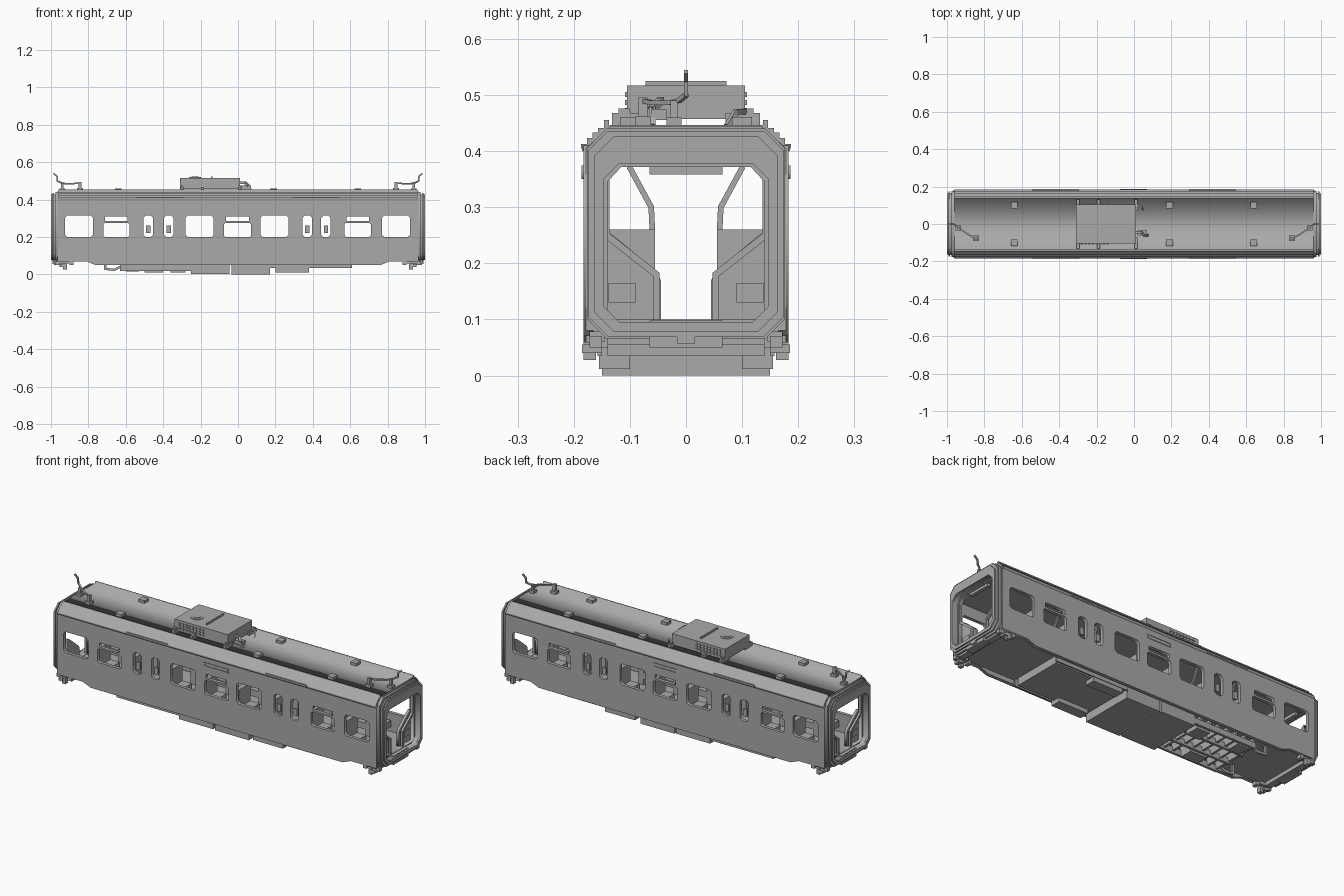
import bpy, bmesh, math
from mathutils import Matrix, Vector

grey = bpy.data.materials.new("mid_grey")
grey.diffuse_color = (0.4, 0.4, 0.4, 1)


def finish(name, bm):
    bmesh.ops.recalc_face_normals(bm, faces=bm.faces)
    me = bpy.data.meshes.new(name)
    bm.to_mesh(me)
    bm.free()
    me.materials.append(grey)
    ob = bpy.data.objects.new(name, me)
    bpy.context.collection.objects.link(ob)
    return ob


def boxes(name, spans):
    """One object from (x0, x1, y0, y1, z0, z1) spans."""
    bm = bmesh.new()
    for x0, x1, y0, y1, z0, z1 in spans:
        m = Matrix.Translation(((x0 + x1) / 2, (y0 + y1) / 2, (z0 + z1) / 2)) @ \
            Matrix.Diagonal((abs(x1 - x0), abs(y1 - y0), abs(z1 - z0), 1))
        bmesh.ops.create_cube(bm, size=1, matrix=m)
    return finish(name, bm)


def rect(u0, u1, v0, v1, c=0.0):
    if not c:
        return [(u0, v0), (u1, v0), (u1, v1), (u0, v1)]
    return [(u0 + c, v0), (u1 - c, v0), (u1, v0 + c), (u1, v1 - c),
            (u1 - c, v1), (u0 + c, v1), (u0, v1 - c), (u0, v0 + c)]


def plate(name, loops, plane, a, b):
    """Filled outline with holes, extruded from a to b across plane XZ or YZ."""
    cu = bpy.data.curves.new(name + "_outline", 'CURVE')
    cu.dimensions = '2D'
    cu.fill_mode = 'BOTH'
    cu.extrude = abs(b - a) / 2
    for pts in loops:
        s = cu.splines.new('POLY')
        s.points.add(len(pts) - 1)
        for p, (u, v) in zip(s.points, pts):
            p.co = (u, v, 0, 1)
        s.use_cyclic_u = True
    tmp = bpy.data.objects.new("outline", cu)
    bpy.context.collection.objects.link(tmp)
    dg = bpy.context.evaluated_depsgraph_get()
    me = bpy.data.meshes.new_from_object(tmp.evaluated_get(dg))
    bm = bmesh.new()
    bm.from_mesh(me)
    bpy.data.objects.remove(tmp)
    bpy.data.meshes.remove(me)
    mid = (a + b) / 2
    for v in bm.verts:
        u, w, t = v.co
        v.co = (u, mid + t, w) if plane == 'XZ' else (mid + t, u, w)
    bmesh.ops.remove_doubles(bm, verts=bm.verts, dist=1e-5)
    return finish(name, bm)


def bars(name, points, r):
    """Square bar running through points."""
    bm = bmesh.new()
    for p, q in zip(points, points[1:]):
        p, q = Vector(p), Vector(q)
        d = q - p
        m = Matrix.Translation((p + q) / 2) @ d.to_track_quat('Z', 'Y').to_matrix().to_4x4() \
            @ Matrix.Diagonal((2 * r, 2 * r, d.length + r, 1))
        bmesh.ops.create_cube(bm, size=1, matrix=m)
    return finish(name, bm)


SIDES = (-1, 1)

# Side walls with window openings
wide = [(-0.925, -0.775), (-0.28, -0.13), (0.12, 0.27), (0.77, 0.92)]
split = [(-0.72, -0.58), (-0.075, 0.07), (0.57, 0.71)]
narrow = [(-0.505, -0.455), (-0.395, -0.345), (0.345, 0.395), (0.445, 0.495)]
outline = [(-0.76, 0.05), (0.76, 0.05), (0.81, 0.07), (0.965, 0.07),
           (0.965, 0.41), (-0.965, 0.41), (-0.965, 0.07), (-0.81, 0.07)]
holes = [rect(a, b, 0.2, 0.315, 0.012) for a, b in wide]
holes += [rect(a, b, 0.2, 0.276, 0.008) for a, b in split]
holes += [rect(a + 0.01, b - 0.01, 0.286, 0.31) for a, b in split]
holes += [rect(a, b, 0.2, 0.315, 0.012) for a, b in narrow]
for s in SIDES:
    plate("side_wall", [outline] + holes, 'XZ', s * 0.165, s * 0.183)
    # Door window grips, sign frame and door rain strips
    boxes("window_grips", [((a + b) / 2 - 0.011, (a + b) / 2 + 0.011, s * 0.167, s * 0.177,
                            0.222, 0.262) for a, b in narrow])
    plate("sign_frame", [rect(-0.075, 0.07, 0.35, 0.374), rect(-0.069, 0.064, 0.356, 0.368)],
          'XZ', s * 0.183, s * 0.186)
    boxes("rain_strips", [(c - 0.125, c + 0.125, s * 0.18, s * 0.187, 0.405, 0.413)
                          for c in (-0.42, 0.42)])

# Stepped roof shell, raised rims and inner ceiling
steps = [(0.185, 0.4), (0.185, 0.413), (0.176, 0.413), (0.176, 0.423), (0.167, 0.423),
         (0.167, 0.433), (0.157, 0.433), (0.157, 0.441), (0.146, 0.441), (0.146, 0.455),
         (0.137, 0.455), (0.137, 0.446)]
inner = [(0.13, 0.434), (0.165, 0.4)]
half = steps
shell = half + [(-y, z) for y, z in reversed(half)] + \
    [(-y, z) for y, z in reversed(inner)] + inner
plate("roof_shell", [shell], 'YZ', -0.96, 0.96)
boxes("ceiling", [(-0.95, 0.95, -0.165, 0.165, 0.374, 0.382)])
boxes("floor", [(-0.965, 0.965, -0.166, 0.166, 0.075, 0.098)])

# Ends: wall, bellows rings, slanted partitions, steps, coupling
for s in SIDES:
    wall = [(0.178, 0.08), (0.178, 0.405), (0.135, 0.444), (-0.135, 0.444),
            (-0.178, 0.405), (-0.178, 0.08)]
    door = [(0.14, 0.1), (0.14, 0.345), (0.115, 0.372), (-0.115, 0.372),
            (-0.14, 0.345), (-0.14, 0.1)]
    slots = [rect(min(t * 0.04, t * 0.09), max(t * 0.04, t * 0.09), 0.412, 0.421) for t in SIDES]
    plate("end_wall", [wall, door] + slots, 'YZ', s * 0.945, s * 0.966)
    for x, w, top in ((0.966, 0.176, 0.44), (0.976, 0.165, 0.428),
                      (0.984, 0.174, 0.436), (0.993, 0.163, 0.427)):
        plate("bellows_ring", [rect(-w, w, 0.505 - top, top, 0.035),
                               rect(-0.147, 0.147, 0.095, 0.378, 0.028)],
              'YZ', s * x, s * (x + (0.01 if x < 0.97 else 0.008 if x < 0.99 else 0.007)))
    boxes("threshold", [(s * 0.94, s * 0.985, -0.065, 0.065, 0.05, 0.098),
                        (s * 0.985, s * 0.993, -0.016, 0.016, 0.057, 0.07),
                        (s * 0.93, s * 0.965, -0.14, 0.14, 0.055, 0.08)])
    boxes("door_header", [(s * 0.94, s * 0.96, -0.065, 0.065, 0.358, 0.376)])
    for t in SIDES:
        plate("end_partition", [[(t * 0.045, 0.098), (t * 0.148, 0.098), (t * 0.148, 0.26),
                                 (t * 0.13, 0.25), (t * 0.052, 0.185), (t * 0.045, 0.17)]],
              'YZ', s * 0.925, s * 0.94)
        bars("partition_rail", [(s * 0.955, t * 0.053, 0.1), (s * 0.955, t * 0.053, 0.18),
                                (s * 0.955, t * 0.142, 0.25), (s * 0.955, t * 0.142, 0.35)], 0.006)
        boxes("partition_panel", [(s * 0.94, s * 0.944, t * 0.09, t * 0.138, 0.13, 0.165)])
        boxes("corner_step", [(s * 0.9, s * 0.97, t * 0.145, t * 0.172, 0.06, 0.078),
                              (s * 0.88, s * 0.9, t * 0.15, t * 0.178, 0.05, 0.07),
                              (s * 0.915, s * 0.935, t * 0.16, t * 0.183, 0.028, 0.06),
                              (s * 0.93, s * 0.955, t * 0.15, t * 0.185, 0.04, 0.055),
                              (s * 0.955, s * 0.975, t * 0.15, t * 0.172, 0.05, 0.07)])

# Seats back to back between the windows, with slanted rails by the doors
for s in SIDES:
    for t in SIDES:
        for x in (0.1, 0.31, 0.54, 0.745):
            spans = [(s * (x - 0.014), s * (x + 0.014), t * 0.055, t * 0.155, 0.098, 0.26)]
            for d in SIDES:
                if (x, d) not in ((0.31, 1), (0.54, -1)):
                    spans.append((s * (x + d * 0.014), s * (x + d * 0.07),
                                  t * 0.055, t * 0.155, 0.13, 0.165))
            boxes("seat", spans)
        for x in (0.31, 0.54):
            bars("door_rail", [(s * x, t * 0.06, 0.26), (s * x, t * 0.062, 0.3),
                               (s * x, t * 0.1, 0.37)], 0.005)

# Roof vents
boxes("roof_vents", [(x - 0.018, x + 0.018, y * 0.1 - 0.018, y * 0.1 + 0.018, 0.445, 0.461)
                     for x in (-0.64, 0.19, 0.64) for y in SIDES])

# Cooling unit on feet, with top rib, fan and side grille
boxes("cooling_unit", [(-0.31, 0.012, -0.105, 0.105, 0.457, 0.517),
                       (-0.144, -0.136, -0.072, 0.072, 0.517, 0.525)])
boxes("unit_feet", [(x - 0.008, x + 0.008, y * 0.07, y * 0.132, 0.444, 0.468)
                    for x in (-0.3, -0.19, 0.01) for y in SIDES] +
      [(x - 0.006, x + 0.006, y * 0.1, y * 0.12, 0.46, 0.476)
       for x in (-0.3, 0.01) for y in SIDES])
bm = bmesh.new()
for r, h in ((0.032, 0.003), (0.018, 0.006)):
    bmesh.ops.create_cone(bm, cap_ends=True, segments=12, radius1=r, radius2=r, depth=h,
                          matrix=Matrix.Translation((-0.23, -0.025, 0.517 + h / 2)))
finish("unit_fan", bm)
for s in SIDES:
    boxes("unit_grille", [(-0.285 + 0.02 * i, -0.273 + 0.02 * i, s * 0.105, s * 0.109, z, z + 0.009)
                          for i in range(8) for z in (0.468, 0.482, 0.496)])
bars("unit_pipes", [(0.01, -0.045, 0.49), (0.04, -0.045, 0.49), (0.055, -0.06, 0.475),
                    (0.07, -0.06, 0.448)], 0.006)
bars("unit_cable", [(0.01, 0.105, 0.47), (0.04, 0.09, 0.47), (0.05, 0.075, 0.446)], 0.005)
boxes("pipe_box", [(0.02, 0.07, -0.062, -0.035, 0.455, 0.475)])

# Antennas at both roof ends
for s in SIDES:
    bars("antenna", [(s * 0.845, -0.078, 0.49), (s * 0.88, -0.06, 0.486), (s * 0.925, -0.03, 0.486),
                     (s * 0.945, -0.012, 0.49), (s * 0.965, 0, 0.5), (s * 0.968, 0, 0.525),
                     (s * 0.985, 0, 0.54)], 0.004)
    boxes("antenna_mount", [(s * 0.83, s * 0.862, -0.09, -0.062, 0.445, 0.462),
                            (s * 0.838, s * 0.854, -0.085, -0.069, 0.46, 0.495),
                            (s * 0.925, s * 0.955, -0.035, -0.008, 0.445, 0.46),
                            (s * 0.933, s * 0.946, -0.028, -0.014, 0.46, 0.49)])

# Underfloor boxes
boxes("equipment_boxes", [(-0.25, -0.045, -0.15, 0.15, 0.003, 0.078),
                          (-0.035, 0.17, -0.15, 0.15, 0.0, 0.078),
                          (0.18, 0.6, -0.14, 0.14, 0.035, 0.078),
                          (0.2, 0.38, -0.155, -0.1, 0.012, 0.05),
                          (0.2, 0.38, 0.1, 0.155, 0.012, 0.05)])
# Underfloor lattice frame with pipes
frame = [(-0.63, -0.25, y - 0.007, y + 0.007, 0.02, 0.05) for y in (-0.14, -0.05, 0.05, 0.14)]
frame += [(-0.63 + 0.054 * i, -0.618 + 0.054 * i, -0.14, 0.14, 0.03, 0.078) for i in range(8)]
frame += [(-0.5, -0.4, -0.13, -0.06, 0.012, 0.05), (-0.36, -0.28, 0.05, 0.13, 0.01, 0.05),
          (-0.6, -0.53, 0.06, 0.13, 0.015, 0.05)]
boxes("lattice_frame", frame)
for s in SIDES:
    bars("underfloor_pipe", [(-0.63, s * 0.12, 0.04), (-0.66, s * 0.12, 0.025),
                             (-0.71, s * 0.12, 0.03), (-0.71, s * 0.12, 0.075)], 0.006)
    boxes("underfloor_rail", [(0.17, 0.61, s * 0.15, s * 0.158, 0.035, 0.075)])
